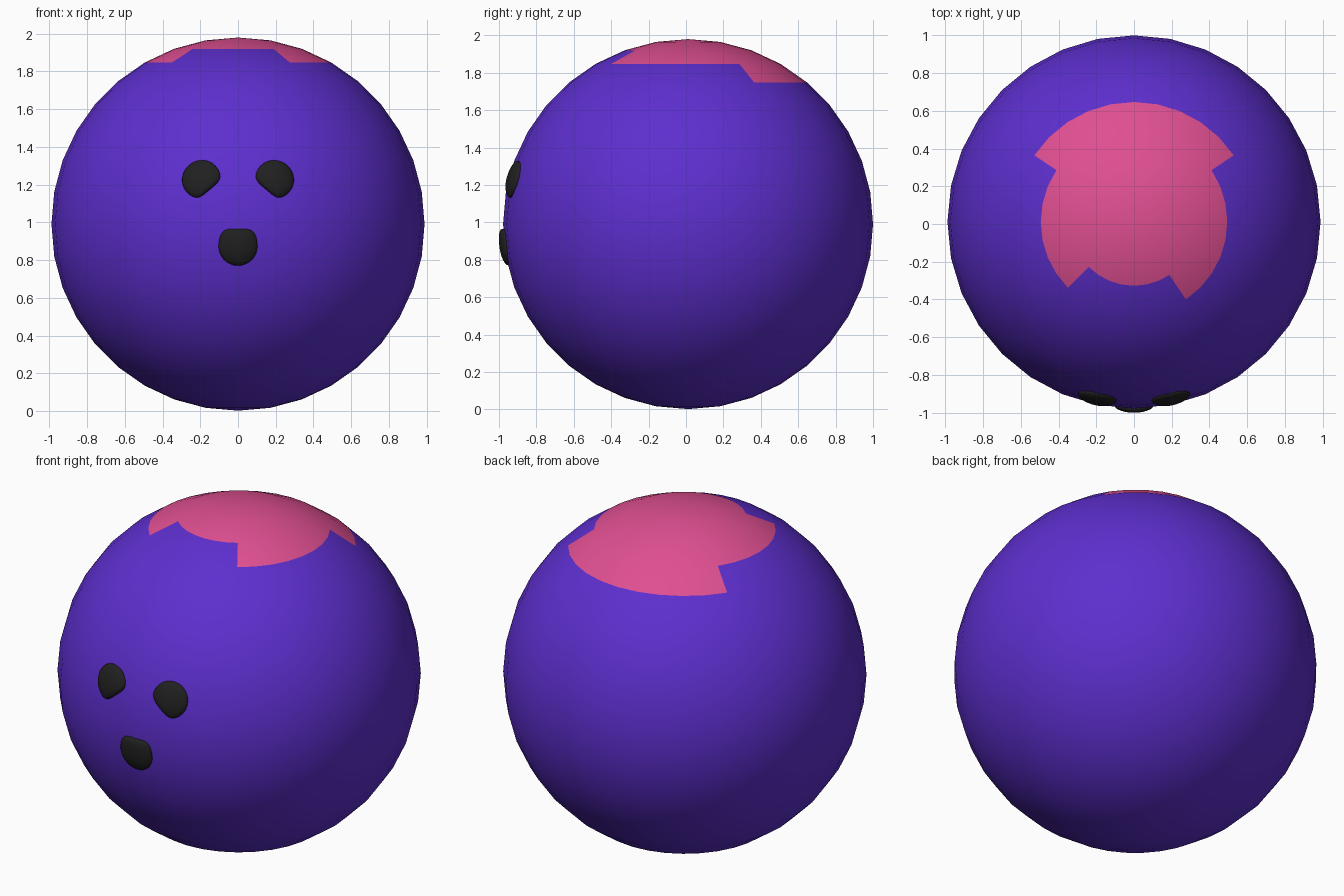
import bpy, bmesh, math
from mathutils import Vector, Matrix

if "Cube" in bpy.data.objects:
    bpy.data.objects.remove(bpy.data.objects["Cube"])

R = 0.989
CENTRE = Vector((0, 0.011, 0.991))


def material(name, rgb):
    m = bpy.data.materials.new(name)
    m.diffuse_color = (*rgb, 1)
    m.use_nodes = True
    m.node_tree.nodes["Principled BSDF"].inputs["Base Color"].default_value = m.diffuse_color
    return m


purple = material("purple", (0.110, 0.028, 0.62))
pink = material("pink", (0.74, 0.078, 0.285))
black = material("black", (0.0145, 0.0145, 0.0145))


def finish(bm, name, mats):
    me = bpy.data.meshes.new(name)
    bm.to_mesh(me)
    bm.free()
    for m in mats:
        me.materials.append(m)
    ob = bpy.data.objects.new(name, me)
    bpy.context.collection.objects.link(ob)
    for p in me.polygons:
        p.use_smooth = True
    return ob


# Round body with a stepped cap coloured by latitude and longitude
def cap_limit(longitude):
    if 33.75 < longitude < 146.25:
        return 40      # back lobe reaches lowest
    if 225 < longitude < 303.75:
        return 20      # notch above the face
    return 30


bm = bmesh.new()
bmesh.ops.create_uvsphere(bm, u_segments=32, v_segments=18, radius=R)
for f in bm.faces:
    c = f.calc_center_median()
    tilt = math.degrees(math.acos(c.z / c.length))
    longitude = math.degrees(math.atan2(c.y, c.x)) % 360
    f.material_index = 1 if tilt < cap_limit(longitude) else 0
bmesh.ops.translate(bm, verts=bm.verts, vec=CENTRE)
finish(bm, "body", [purple, pink])


# Flattened face spots, blunted on the side toward the middle of the face
def spot(name, x, z, inward, blunt, r=0.103, thick=0.03):
    dz = z - CENTRE.z
    normal = Vector((x, -math.sqrt(R * R - x * x - dz * dz), dz)).normalized()
    v_axis = Vector((inward[0], 0, inward[1]))
    v_axis = (v_axis - normal * v_axis.dot(normal)).normalized()
    u_axis = v_axis.cross(normal)
    bm = bmesh.new()
    bmesh.ops.create_uvsphere(bm, u_segments=32, v_segments=16, radius=1)
    for vert in bm.verts:
        u, v, n = vert.co
        v = blunt * math.sin(v * math.pi / 2) if v > 0 else v * r
        # follow the curve of the body
        drop = R - math.sqrt(R * R - (u * r) ** 2 - v * v)
        vert.co = (CENTRE + normal * (R - 0.003 - drop + n * thick)
                   + u_axis * u * r + v_axis * v)
    bmesh.ops.recalc_face_normals(bm, faces=bm.faces)
    finish(bm, name, [black])


for side, name in ((-1, "left_eye"), (1, "right_eye")):
    spot(name, side * 0.197, 1.232, (-side * 0.66, -0.75), 0.077)
spot("mouth", 0, 0.872, (0, 1), 0.094)
